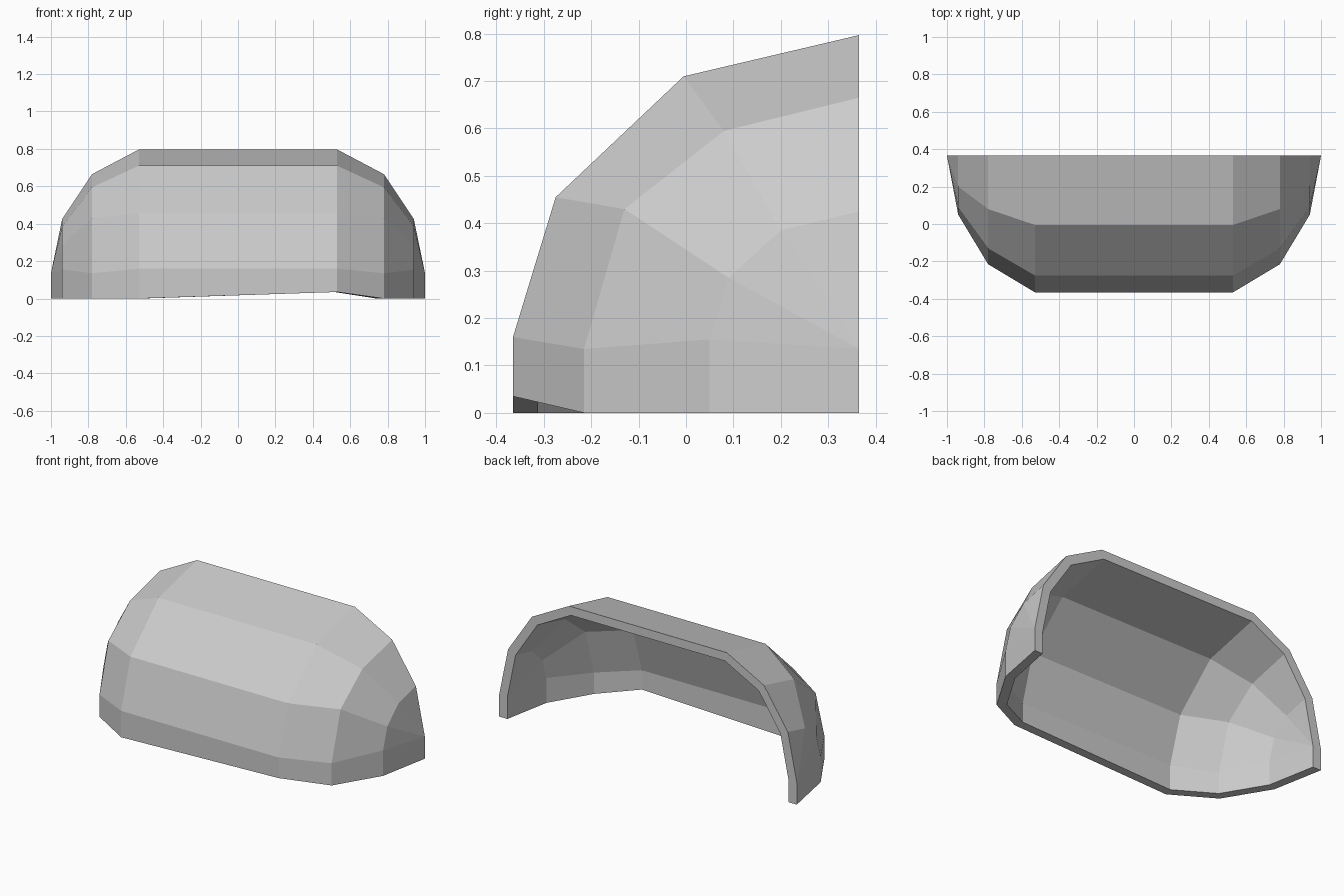
import bpy
import bmesh
from mathutils import Vector

cube = bpy.data.objects.get("Cube")
if cube:
    bpy.data.objects.remove(cube, do_unlink=True)

BACK = 0.365
THICKNESS = 0.055

# One half of the shell: x of each section, and its (y, z) profile from bottom lip to back rim
HALF = [
    (0.53, [(-BACK, 0.0), (-BACK, 0.16), (-0.275, 0.455), (-0.005, 0.71), (BACK, 0.797)]),
    (0.78, [(-0.215, 0.0), (-0.215, 0.135), (-0.13, 0.43), (0.08, 0.595), (BACK, 0.665)]),
    (0.94, [(0.05, 0.0), (0.05, 0.155), (0.09, 0.285), (0.2, 0.385), (BACK, 0.425)]),
]
TIP = [(BACK, 0.0), (BACK, 0.135)]

# Flat grey finish
grey = bpy.data.materials.new("light grey")
grey.use_nodes = True
colour = (0.6, 0.6, 0.6, 1.0)
grey.diffuse_color = colour
grey.node_tree.nodes["Principled BSDF"].inputs["Base Color"].default_value = colour

bm = bmesh.new()


def section(x, profile):
    return [bm.verts.new((x, y, z)) for y, z in profile]


# Outer skin: sections from one side to the other
mirrored = [(-x, profile) for x, profile in reversed(HALF)]
rows = [section(x, profile) for x, profile in mirrored + HALF]
for a, b in zip(rows, rows[1:]):
    for i in range(len(a) - 1):
        bm.faces.new((a[i], b[i], b[i + 1], a[i + 1]))

# Side tips: a quad at the lip and a fan above it
for side, row in ((-1, rows[0]), (1, rows[-1])):
    low, high = section(side, TIP)
    bm.faces.new((row[0], low, high, row[1]))
    for i in range(1, len(row) - 1):
        bm.faces.new((row[i], high, row[i + 1]))

# The front lip rises slightly on the left corner
rows[3][0].co.z = 0.035

# Make every face point outwards
bm.normal_update()
centre = Vector((0, BACK, 0))
for f in bm.faces:
    if f.normal.dot(f.calc_center_median() - centre) < 0:
        f.normal_flip()
bm.normal_update()

# Inner skin: offset inwards, keeping the back rim and the lip flat
inner = {}
lip = {row[0] for row in rows}
for v in list(bm.verts):
    n = v.normal.copy()
    if v.co.y > BACK - 0.001:
        n.y = 0
    if v in lip or v.co.z < 0.001:
        n.z = 0
    inner[v] = bm.verts.new(v.co - n.normalized() * THICKNESS)

outer_faces = list(bm.faces)
rim = [e for e in bm.edges if e.is_boundary]
for f in outer_faces:
    bm.faces.new([inner[v] for v in reversed(f.verts)])

# Rim joining both skins
for e in rim:
    loop = e.link_loops[0]
    a, b = loop.vert, loop.link_loop_next.vert
    bm.faces.new((b, a, inner[a], inner[b]))
bm.normal_update()

mesh = bpy.data.meshes.new("curved_shell")
bm.to_mesh(mesh)
bm.free()
mesh.materials.append(grey)
shell = bpy.data.objects.new("curved_shell", mesh)
bpy.context.collection.objects.link(shell)
